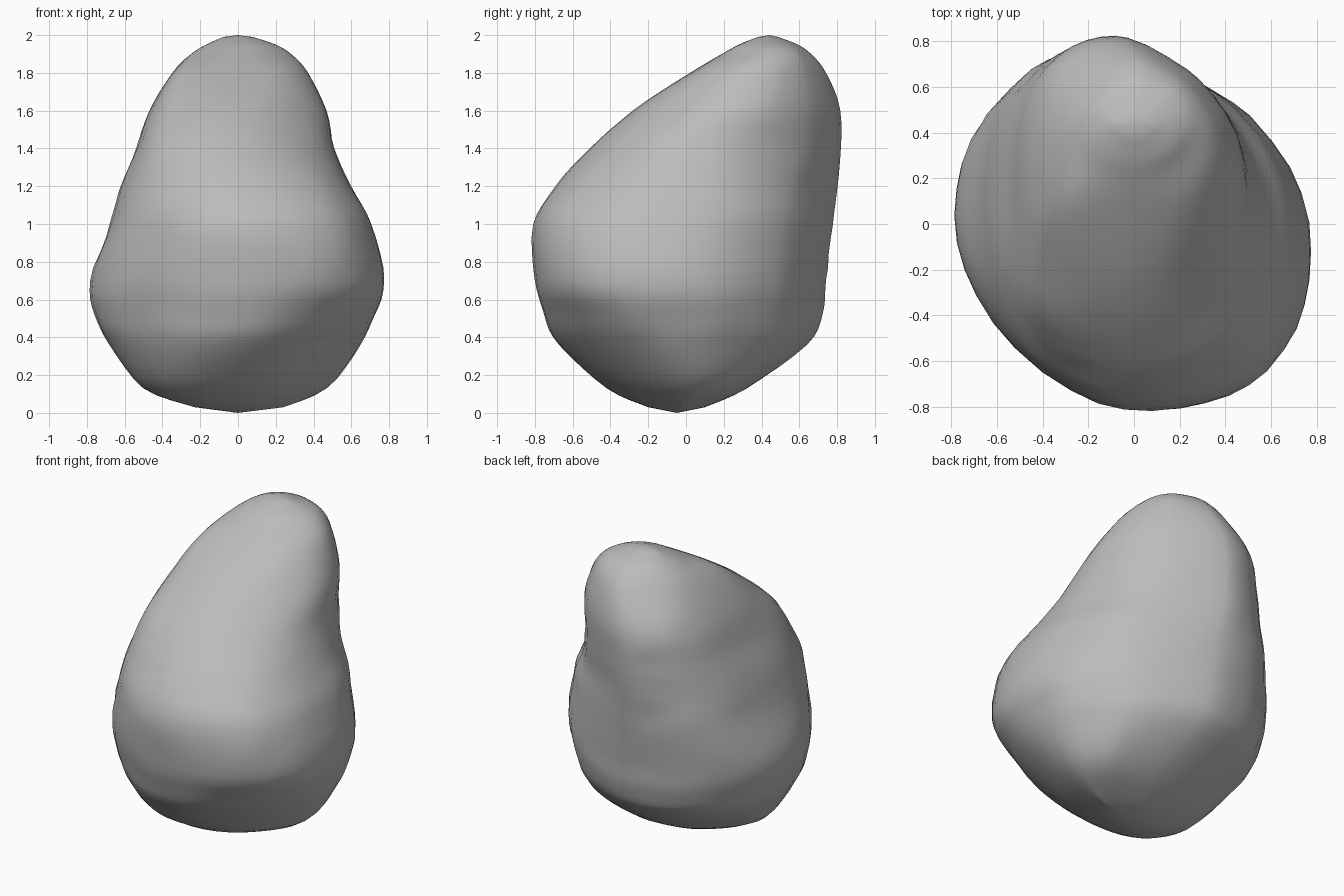
import bpy, bmesh, math
from mathutils import Vector, noise

cube = bpy.data.objects.get("Cube")
if cube:
    bpy.data.objects.remove(cube, do_unlink=True)

# Each level: height, then the reach of the stone in eight compass
# directions, counter-clockwise from +x
LEVELS = [
    (.03, .24, .15, .10, .14, .23, .25, .20, .19),
    (.13, .47, .43, .32, .37, .50, .51, .42, .39),
    (.36, .65, .61, .64, .67, .68, .67, .67, .63),
    (.52, .73, .67, .725, .76, .76, .72, .75, .76),
    (.7, .775, .69, .74, .80, .78, .745, .80, .86),
    (1, .71, .67, .775, .80, .68, .73, .81, .83),
    (1.2, .60, .635, .80, .78, .62, .66, .69, .69),
    (1.4, .51, .64, .82, .77, .54, .56, .51, .49),
    (1.6, .47, .65, .82, .74, .47, .38, .28, .30),
    (1.8, .37, .61, .74, .61, .35, .16, -.02, .11),
    (1.9, .28, .56, .66, .53, .25, -.04, -.19, -.05),
    (1.95, .20, .49, .59, .47, .17, -.14, -.28, -.13),
    (1.99, .08, .37, .49, .37, .08, -.24, -.38, -.24),
]
# How far the section bulges into each corner; low makes a flat facet
FULLNESS = (1, .4, 1, 1, 1, 1, 1, 1)
STEPS = 4          # extra rings between levels
ARC = 5            # points per compass direction


def blend(a, b, c, d, t):
    """Smooth curve through b and c."""
    return [q + .5 * t * (r - p + t * (2 * p - 5 * q + 4 * r - s
            + t * (3 * (q - r) + s - p))) for p, q, r, s in zip(a, b, c, d)]


def outline(level):
    """Rounded section that touches all eight reach lines."""
    z, reach = level[0], level[1:]
    corners = []
    for i in range(8):
        a, b = i * math.pi / 4, (i + 1) * math.pi / 4
        d, e, s = reach[i], reach[(i + 1) % 8], math.sin(math.pi / 4)
        corners.append(Vector(((d * math.sin(b) - e * math.sin(a)) / s,
                               (e * math.cos(a) - d * math.cos(b)) / s, z)))
    points = []
    for i, full in enumerate(FULLNESS):
        p, q, r = corners[i - 1], corners[i], corners[(i + 1) % 8]
        for k in range(ARC):
            t = k / ARC
            u, v, w = (1 - t) ** 2, 2 * t * (1 - t) * full, t * t
            points.append(((p + q) / 2 * u + q * v + (q + r) / 2 * w) / (u + v + w))
    return points


def weather(p):
    """Gentle uneven surface."""
    bump = noise.noise(p * 3.5) * .012 + noise.noise(p * 8) * .008
    out = Vector((p.x, p.y - .3 * (p.z - .8), 0))
    return p + out * bump


# Stone body
rows = []
last = len(LEVELS) - 1
for i in range(last):
    quad = [LEVELS[max(0, min(last, i + k))] for k in (-1, 0, 1, 2)]
    rows += [blend(*quad, k / STEPS) for k in range(STEPS)]
rows.append(LEVELS[-1])

bm = bmesh.new()
rings = [[bm.verts.new(weather(p)) for p in outline(r)] for r in rows]
count = 8 * ARC
for low, high in zip(rings, rings[1:]):
    for i in range(count):
        j = (i + 1) % count
        bm.faces.new((low[i], low[j], high[j], high[i]))
base = bm.verts.new((0, -.05, 0))
tip = bm.verts.new((0, .44, 2))
for i in range(count):
    j = (i + 1) % count
    bm.faces.new((base, rings[0][j], rings[0][i]))
    bm.faces.new((tip, rings[-1][i], rings[-1][j]))
for f in bm.faces:
    f.smooth = True
mesh = bpy.data.meshes.new("stone")
bm.to_mesh(mesh)
bm.free()
stone = bpy.data.objects.new("stone", mesh)
bpy.context.collection.objects.link(stone)

# Grey stone material
grey = bpy.data.materials.new("stone grey")
grey.use_nodes = True
grey.diffuse_color = (.5, .5, .5, 1)
grey.node_tree.nodes["Principled BSDF"].inputs["Base Color"].default_value = (.5, .5, .5, 1)
mesh.materials.append(grey)
